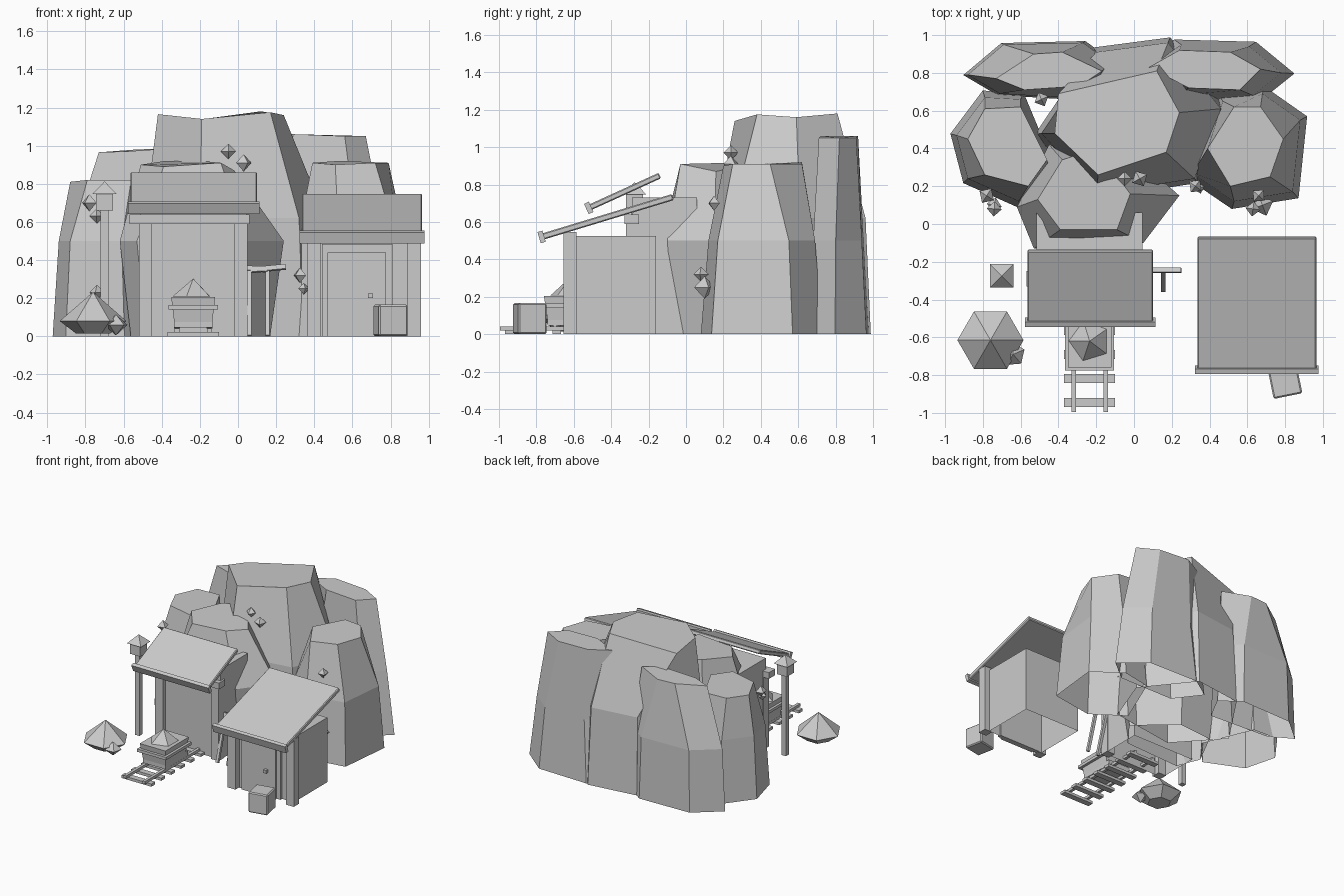
import bpy, bmesh, math
from mathutils import Vector

cube = bpy.data.objects.get("Cube")
if cube:
    bpy.data.objects.remove(cube, do_unlink=True)

stone = bpy.data.materials.new("plain_grey")
stone.use_nodes = True
stone.diffuse_color = (0.6, 0.6, 0.6, 1)
bsdf = next(n for n in stone.node_tree.nodes if n.type == 'BSDF_PRINCIPLED')
bsdf.inputs["Base Color"].default_value = stone.diffuse_color


def finish(name, bm, loc=(0, 0, 0), rot=(0, 0, 0), bevel=0):
    bmesh.ops.recalc_face_normals(bm, faces=bm.faces)
    mesh = bpy.data.meshes.new(name)
    bm.to_mesh(mesh)
    bm.free()
    mesh.materials.append(stone)
    ob = bpy.data.objects.new(name, mesh)
    ob.location, ob.rotation_euler = loc, rot
    bpy.context.collection.objects.link(ob)
    if bevel:
        mod = ob.modifiers.new("edge", 'BEVEL')
        mod.width, mod.segments = bevel, 1
    return ob


def block(name, loc, size, rot=(0, 0, 0), bevel=0):
    bm = bmesh.new()
    bmesh.ops.create_cube(bm, size=1)
    bmesh.ops.scale(bm, vec=size, verts=bm.verts)
    return finish(name, bm, loc, rot, bevel)


def span(name, x, y, z):
    """Block given by its extent along each axis."""
    ext = (x, y, z)
    return block(name, [sum(e) / 2 for e in ext], [e[1] - e[0] for e in ext])


def loft(name, rings, cap_bottom=False, loc=(0, 0, 0)):
    """Skin a stack of rings; the top is always closed."""
    bm = bmesh.new()
    rows = [[bm.verts.new(p) for p in ring] for ring in rings]
    n = len(rows[0])
    for low, high in zip(rows, rows[1:]):
        for i in range(n):
            j = (i + 1) % n
            bm.faces.new((low[i], low[j], high[j], high[i]))
    bm.faces.new(rows[-1])
    if cap_bottom:
        bm.faces.new(rows[0][::-1])
    return finish(name, bm, loc)


def shell(name, x, y, z):
    """Room-like block without a floor."""
    ring = [(x[0], y[0]), (x[1], y[0]), (x[1], y[1]), (x[0], y[1])]
    loft(name, [[(a, b, h) for a, b in ring] for h in z])


def rock(name, waist, flare, top, middle):
    """Faceted boulder: uneven top ring, level waist ring, scaled foot ring."""
    c = sum((Vector(p) for p in middle), Vector((0, 0))) / len(middle)
    foot = [c + (Vector(p) - c) * flare for p in middle]
    rings = [[(x, y, z) for x, y in ring] for ring, z in ((foot, 0), (middle, waist))]
    loft(name, rings + [top])


def crystal(name, loc, r, squash=1.0, sides=4, turn=0.0):
    """Double pyramid."""
    bm = bmesh.new()
    tips = [bm.verts.new((0, 0, s * r * squash)) for s in (-1, 1)]
    angles = [turn + math.tau * i / sides for i in range(sides)]
    ring = [bm.verts.new((r * math.cos(a), r * math.sin(a), 0)) for a in angles]
    for i in range(sides):
        for tip in tips:
            bm.faces.new((ring[i], ring[(i + 1) % sides], tip))
    finish(name, bm, loc)


def cone(name, loc, r_low, r_high, h, sides, rot=(0, 0, 0)):
    bm = bmesh.new()
    bmesh.ops.create_cone(bm, cap_ends=True, segments=sides, radius1=r_low, radius2=r_high, depth=h)
    finish(name, bm, loc, rot)


def roof(name, x, low, high, thick, lip):
    """Sloped slab from the low front edge to the high back edge, with a fascia board."""
    a, b = Vector(low), Vector(high)
    d = b - a
    angle = math.atan2(d.y, d.x)
    mid = (a + b) / 2
    cx, w = sum(x) / 2, x[1] - x[0]
    block(name, (cx, mid.x, mid.y), (w, d.length, thick), (angle, 0, 0), 0.006)
    block(name + "_fascia", (cx, a.x, a.y), (w + 0.026, 0.028, lip), (angle, 0, 0))


# Mountain rocks
rock("peak_rock", 0.62, 1.07,
     [(.12, .81, 1.18), (-.4, .69, 1.11), (-.42, .48, 1.165), (-.19, .26, 1.14),
      (.17, .38, 1.175), (.24, .59, 1.16)],
     [(.18, .96), (-.2, .91), (-.49, .48), (-.2, .16), (.32, .24), (.46, .61)])
rock("left_rock", 0.5, 1.14,
     [(-.6, .62, .82), (-.79, .61, .82), (-.88, .45, .81), (-.79, .26, .82),
      (-.56, .2, .82), (-.46, .34, .82)],
     [(-.6, .66), (-.79, .67), (-.94, .47), (-.88, .24), (-.61, .12), (-.45, .3)])
rock("entrance_rock", 0.5, 0.85,
     [(-.02, .16, .87), (-.2, .4, .92), (-.38, .34, .92), (-.51, .13, .9),
      (-.39, -.03, .89), (-.09, -.03, .91)],
     [(.24, .15), (-.1, .45), (-.45, .42), (-.62, .09), (-.53, -.13), (.05, -.1)])
rock("right_rock", 0.5, 1.14,
     [(.67, .62, .91), (.53, .62, .92), (.39, .4, .91), (.51, .2, .9),
      (.72, .25, .91), (.79, .45, .91)],
     [(.68, .69), (.47, .65), (.31, .27), (.53, .12), (.84, .17), (.88, .55)])
rock("back_left_rock", 0.5, 1.06,
     [(-.38, .91, .98), (-.53, .9, .98), (-.73, .77, .965), (-.58, .71, .97),
      (-.29, .73, .99), (-.17, .81, .99)],
     [(-.27, .96), (-.69, .95), (-.88, .79), (-.71, .69), (-.22, .66), (-.12, .85)])
rock("back_right_rock", 0.5, 1.2,
     [(.51, .91, 1.05), (.24, .92, 1.06), (.08, .83, 1.06), (.29, .72, 1.06),
      (.56, .71, 1.05), (.67, .82, 1.05)],
     [(.61, .94), (.25, .95), (.1, .85), (.23, .68), (.63, .68), (.78, .8)])

# Crystals growing on the rocks
for i, (x, y, z, r) in enumerate((
        (-.05, .24, .97, .04), (.03, .24, .91, .045), (-.78, .15, .7, .045), (-.74, .08, .63, .04),
        (-.49, .66, .8, .04), (.325, .2, .32, .04), (.63, .08, .32, .04), (.68, .1, .25, .06),
        (.66, .15, .7, .04), (-.74, .1, .23, .04), (.345, .19, .25, .03))):
    crystal(f"crystal_{i}", (x, y, z), r, 1.0, 4, 0.5 * i)

# Mine entrance
shell("tunnel", (-.515, .045), (-.29, .06), (0, .73))
for side, x in (("right", -.485), ("left", .015)):
    span(f"tunnel_{side}_post", (x - .035, x + .035), (-.32, -.25), (0, .6))
span("tunnel_lintel", (-.57, .06), (-.33, -.25), (.59, .64))
roof("tunnel_roof", (-.565, .1), (-.52, .675), (-.14, .848), 0.032, 0.06)

# Shed
shell("shed_body", (.41, .915), (-.59, -.16), (0, .525))
for x in (.4, .925):
    span("shed_post", (x - .035, x + .035), (-.655, -.585), (0, .545))
span("door_frame", (.44, .81), (-.61, -.58), (0, .485))
span("door", (.47, .775), (-.625, -.59), (0, .44))
span("door_knob", (.682, .707), (-.65, -.62), (.2, .225))
roof("shed_roof", (.335, .965), (-.772, .52), (-.07, .733), 0.034, 0.062)
block("crate", (.8, -.835, .083), (.155, .155, .165), (0, 0, .2), 0.008)

# Rail track
for x in (-.32, -.15):
    span("rail", (x - .012, x + .012), (-.995, -.16), (.02, .042))
for i in range(7):
    y = -.945 + .127 * i
    span("sleeper", (-.37, -.1), (y - .024, y + .024), (0, .022))

# Ore cart
span("cart_chassis", (-.335, -.135), (-.74, -.45), (.045, .085))
body = [[(sx * w, sy * d, z) for sx, sy in ((-1, -1), (1, -1), (1, 1), (-1, 1))]
        for w, d, z in ((.1, .13, .075), (.115, .15, .205))]
loft("cart_body", body, True, (-.235, -.61, 0))
span("cart_band", (-.365, -.105), (-.775, -.445), (.14, .163))
for x in (-.32, -.15):
    for y in (-.7, -.52):
        cone("cart_wheel", (x, y, .075), .035, .035, .03, 8, (0, math.pi / 2, 0))
cone("cart_ore", (-.235, -.62, .255), .11, 0, .095, 5, (0, 0, 0.3))

# Ore pile
heap = [[(r * math.cos(math.tau * i / 6), r * math.sin(math.tau * i / 6), z) for i in range(6)]
        for r, z in ((.09, .015), (.175, .08), (.003, .23))]
loft("ore_pile", heap, True, (-.76, -.615, 0))
crystal("ore_lump", (-.64, -.69, .06), .065, 0.85, 5, 0.4)

# Lamp post
span("lamp_pole", (-.72, -.68), (-.295, -.255), (0, .67))
span("lamp_box", (-.745, -.655), (-.32, -.23), (.66, .75))
cone("lamp_cap", (-.7, -.275, .78), .088, 0, .065, 4, (0, 0, math.pi / 4))

# Leaning pickaxes
for x, tilt in ((.155, -.1), (.06, .05)):
    block("pick_handle", (x, -.295, .18), (.022, .022, .37), (-.3, 0, 0))
    block("pick_head", (x, -.245, .355), (.19, .025, .025), (-.3, tilt, 0))
